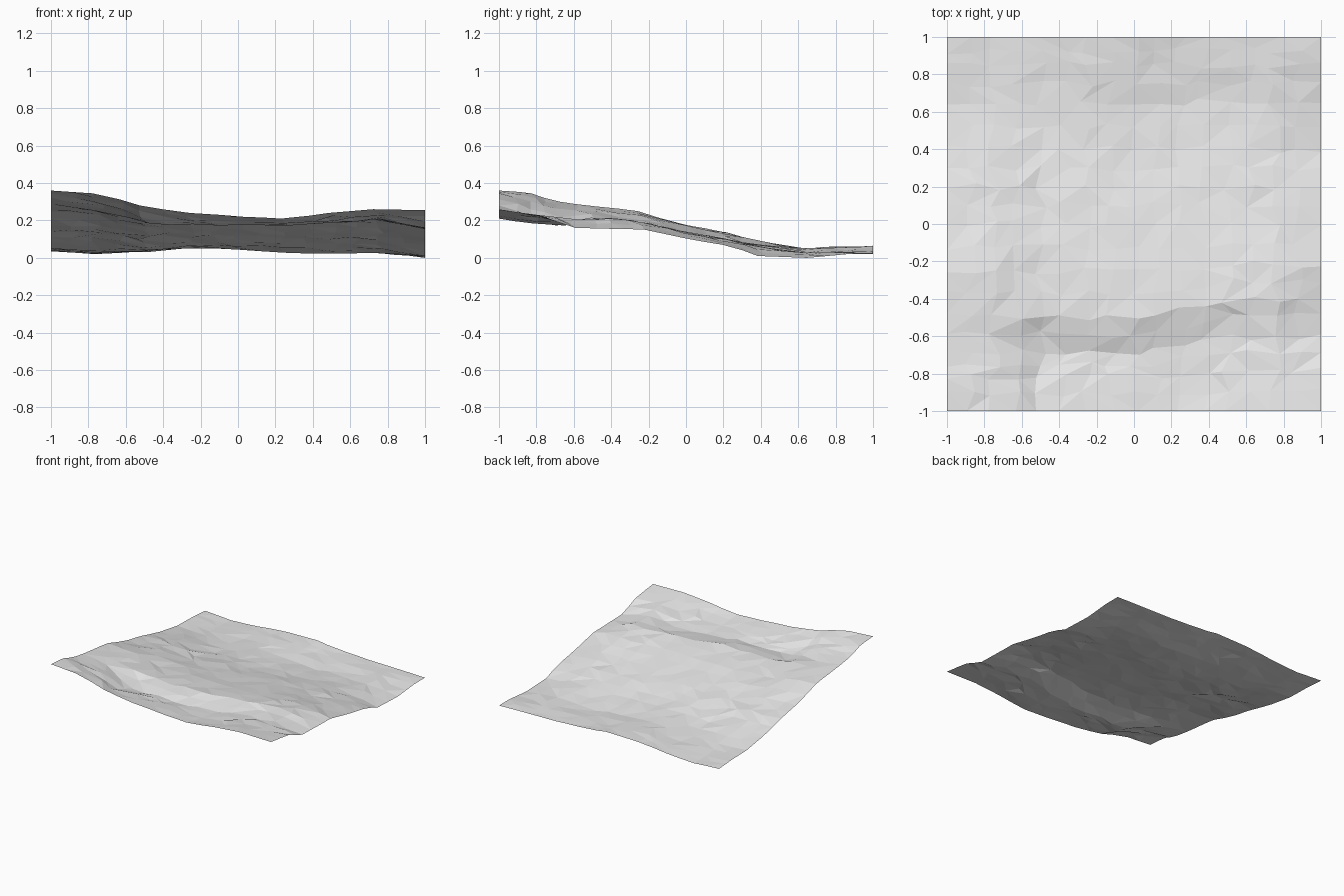
import bpy, bmesh, random

if "Cube" in bpy.data.objects:
    bpy.data.objects.remove(bpy.data.objects["Cube"])

random.seed(4)

# Height profiles running left to right, ordered from front to back
XS = [-1, -.75, -.5, -.25, 0, .25, .5, .75, 1]
ROWS = [
    (-1.0, [.36, .345, .28, .24, .22, .21, .24, .26, .255]),
    (-.82, [.345, .30, .22, .20, .195, .185, .21, .23, .225]),
    (-.68, [.30, .26, .18, .178, .175, .17, .19, .205, .16]),   # gully floor
    (-.50, [.275, .25, .215, .21, .215, .21, .21, .21, .155]),  # ridge
    (-.25, [.25, .225, .185, .178, .175, .18, .185, .19, .152]),
    (0.0, [.175, .168, .14, .135, .135, .135, .135, .13, .105]),
    (.20, [.14, .13, .10, .10, .10, .10, .10, .095, .07]),
    (.40, [.085, .085, .055, .065, .065, .06, .055, .05, .01]),
    (.65, [.05, .035, .03, .05, .045, .03, .02, .025, 0]),
    (.85, [.045, .025, .035, .06, .055, .035, .03, .03, .02]),
    (1.0, [.035, .02, .035, .06, .065, .04, .03, .025, .02]),
]


def lerp(a, b, t):
    return a + (b - a) * t


def halve(vals):
    """Insert a midpoint between neighbouring values."""
    out = [vals[0]]
    for a, b in zip(vals, vals[1:]):
        out += [lerp(a, b, .5), b]
    return out


def bend(x, y):
    """Swing the gully and ridge backward on the right side."""
    t = min(max((x - .1) / .4, 0), 1)
    near = max(0, 1 - abs(y + .55) / .45)
    return y + .11 * t * near


# Refine the profiles to a finer grid
xs = halve(XS)
ys = halve([y for y, _ in ROWS])
cols = [halve([r[i] for _, r in ROWS]) for i in range(len(XS))]
grid = [halve([c[j] for c in cols]) for j in range(len(ys))]

# Terrain sheet with jittered inner points
bm = bmesh.new()
verts = []
for j, y in enumerate(ys):
    line = []
    for i, x in enumerate(xs):
        px, py, z = x, bend(x, y), grid[j][i]
        if 0 < i < len(xs) - 1:
            px += random.uniform(-.035, .035)
        if 0 < j < len(ys) - 1:
            py += random.uniform(-.02, .02)
        else:
            py = y
        if 0 < i < len(xs) - 1 and 0 < j < len(ys) - 1:
            z += random.uniform(-.004, .004)
        line.append(bm.verts.new((px, py, max(z, 0))))
    verts.append(line)

# Irregular triangles
for j in range(len(ys) - 1):
    for i in range(len(xs) - 1):
        a, b = verts[j][i], verts[j][i + 1]
        c, d = verts[j + 1][i + 1], verts[j + 1][i]
        tris = ((a, b, c), (a, c, d)) if random.random() < .5 else ((a, b, d), (b, c, d))
        for t in tris:
            bm.faces.new(t)

mesh = bpy.data.meshes.new("terrain")
bm.to_mesh(mesh)
bm.free()

# Single plain grey colour
grey = bpy.data.materials.new("light_grey")
grey.diffuse_color = (.8, .8, .8, 1)
grey.use_nodes = True
grey.node_tree.nodes["Principled BSDF"].inputs["Base Color"].default_value = grey.diffuse_color
mesh.materials.append(grey)

terrain = bpy.data.objects.new("terrain", mesh)
bpy.context.collection.objects.link(terrain)
